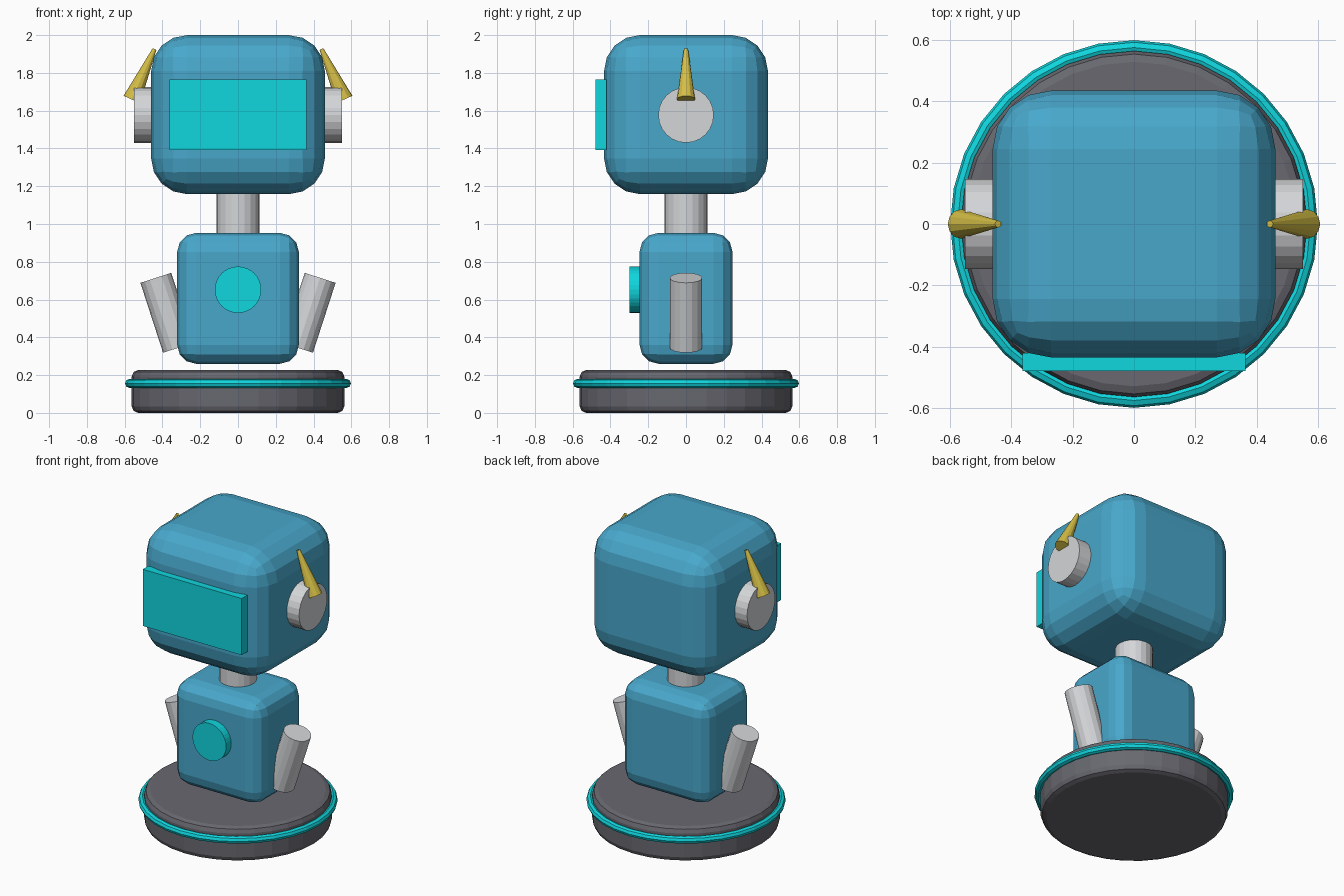
import bpy, math
from mathutils import Vector

if "Cube" in bpy.data.objects:
    bpy.data.objects.remove(bpy.data.objects["Cube"])


def material(name, rgb):
    m = bpy.data.materials.new(name)
    m.diffuse_color = (*rgb, 1)
    m.use_nodes = True
    m.node_tree.nodes["Principled BSDF"].inputs["Base Color"].default_value = m.diffuse_color
    return m


BLUE = material("steel blue", (0.065, 0.39, 0.60))
CYAN = material("bright cyan", (0.005, 0.67, 0.73))
GREY = material("light grey", (0.66, 0.67, 0.69))
DARK = material("dark grey", (0.138, 0.138, 0.162))
GOLD = material("gold", (0.66, 0.515, 0.061))


def finish(name, mat, bevel=0, segments=3):
    ob = bpy.context.object
    ob.name = name
    ob.data.materials.append(mat)
    if bevel:
        mod = ob.modifiers.new("rounded edges", 'BEVEL')
        mod.width, mod.segments = bevel, segments
        mod.limit_method = 'ANGLE'
        mod.angle_limit = math.radians(40)
    return ob


def box(name, mat, low, high, bevel=0, segments=3):
    low, high = Vector(low), Vector(high)
    bpy.ops.mesh.primitive_cube_add(size=1, location=(low + high) / 2)
    bpy.context.object.scale = high - low
    bpy.ops.object.transform_apply(location=False, rotation=False, scale=True)
    return finish(name, mat, bevel, segments)


def rod(name, mat, start, end, r1, r2=None, sides=24, bevel=0, segments=2):
    """Cylinder or cone running from start to end."""
    start, end = Vector(start), Vector(end)
    axis = end - start
    bpy.ops.mesh.primitive_cone_add(vertices=sides, radius1=r1, radius2=r1 if r2 is None else r2,
                                    depth=axis.length, location=(start + end) / 2,
                                    rotation=axis.to_track_quat('Z', 'Y').to_euler())
    return finish(name, mat, bevel, segments)


# Round hover base with glowing ring
rod("base", DARK, (0, 0, 0), (0, 0, 0.227), 0.563, sides=32, bevel=0.035)
bpy.ops.mesh.primitive_torus_add(major_radius=0.574, minor_radius=0.024, major_segments=32,
                                 minor_segments=8, location=(0, 0, 0.156))
finish("base_ring", CYAN)

# Body, neck and chest light
box("body", BLUE, (-0.322, -0.246, 0.26), (0.322, 0.246, 0.953), 0.1)
rod("neck", GREY, (0, 0, 0.9), (0, 0, 1.2), 0.113, sides=20)
rod("chest_light", CYAN, (0, -0.2, 0.652), (0, -0.30, 0.652), 0.123, sides=32)

# Head and visor
box("head", BLUE, (-0.46, -0.434, 1.158), (0.46, 0.434, 2.0), 0.19, 4)
box("visor", CYAN, (-0.362, -0.479, 1.391), (0.362, -0.42, 1.766))

# Paired ears, antennas and arms
for side, s in (("left", -1), ("right", 1)):
    rod(side + "_ear", GREY, (s * 0.40, 0, 1.577), (s * 0.55, 0, 1.577), 0.147)
    rod(side + "_antenna", GOLD, (s * 0.562, 0, 1.659), (s * 0.442, 0, 1.926), 0.048, 0.011, sides=12)
    rod(side + "_arm", GREY, (s * 0.315, 0, 0.345), (s * 0.435, 0, 0.715), 0.086, sides=16)
